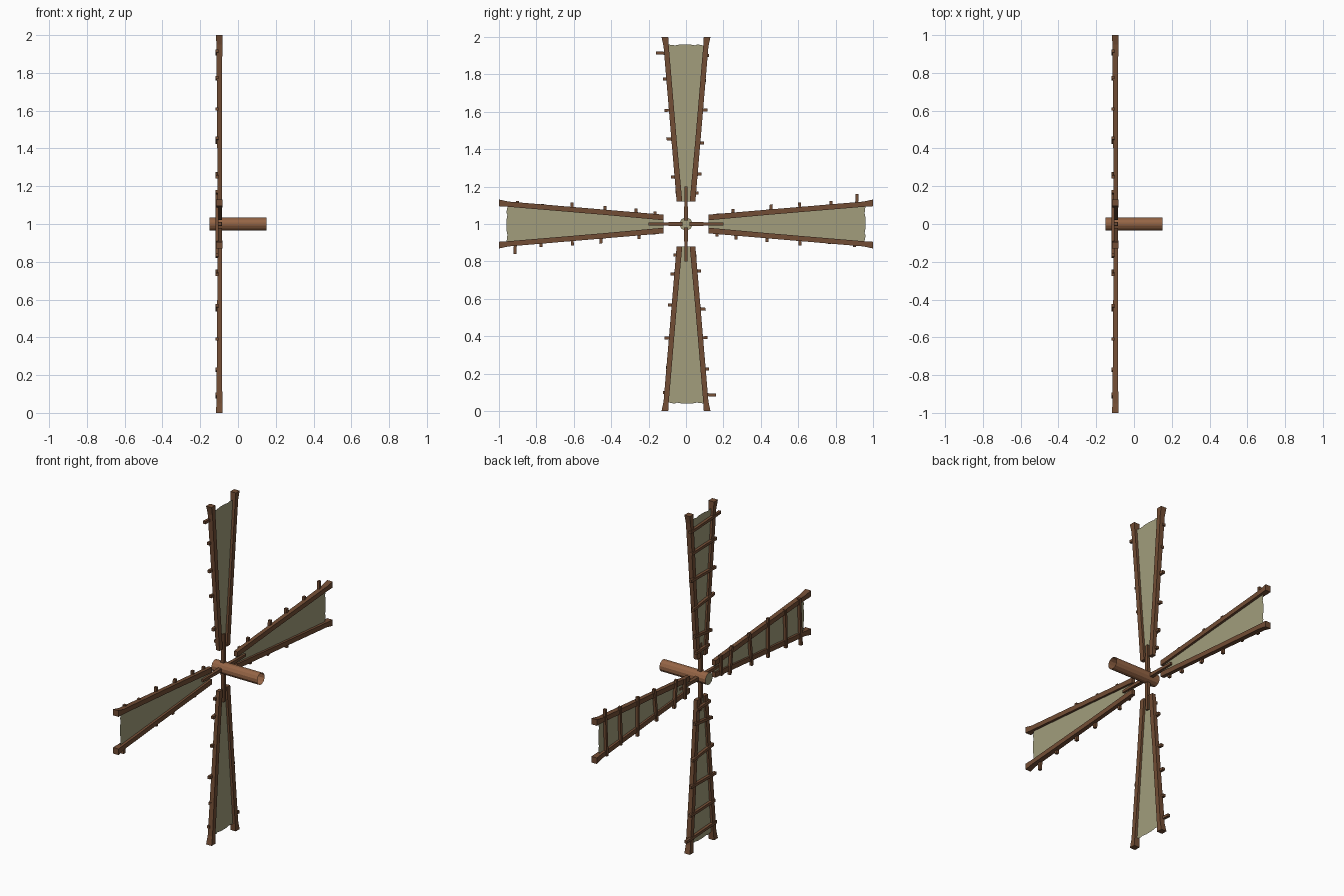
import bpy, bmesh, math
from mathutils import Vector, Matrix

if "Cube" in bpy.data.objects:
    bpy.data.objects.remove(bpy.data.objects["Cube"])


def material(name, rgb):
    m = bpy.data.materials.new(name)
    m.diffuse_color = (*rgb, 1)
    m.use_nodes = True
    m.node_tree.nodes["Principled BSDF"].inputs["Base Color"].default_value = m.diffuse_color
    return m


WOOD = material("dark_wood", (0.17, 0.075, 0.035))
AXLE = material("axle_wood", (0.30, 0.13, 0.06))
CLOTH = material("sail_cloth", (0.36, 0.34, 0.20))
CENTRE = Vector((0, 0, 1))


def finish(name, bm, mat, turn=0):
    """Turn the part about the axle, lift it to hub height and link it."""
    if len(bm.faces) > 1:
        bmesh.ops.recalc_face_normals(bm, faces=bm.faces)
    bm.transform(Matrix.Translation(CENTRE) @ Matrix.Rotation(turn, 4, 'X'))
    me = bpy.data.meshes.new(name)
    bm.to_mesh(me)
    bm.free()
    me.materials.append(mat)
    ob = bpy.data.objects.new(name, me)
    bpy.context.collection.objects.link(ob)
    return ob


def loft(bm, sections):
    """Skin a list of vertex loops, closing both ends."""
    rings = [[bm.verts.new(p) for p in s] for s in sections]
    n = len(rings[0])
    for a, b in zip(rings, rings[1:]):
        for i in range(n):
            bm.faces.new((a[i], a[(i + 1) % n], b[(i + 1) % n], b[i]))
    bm.faces.new(rings[0])
    bm.faces.new(rings[-1])


def radial_section(r, y0, y1, x0, x1):
    return [(x0, y0, r), (x1, y0, r), (x1, y1, r), (x0, y1, r)]


# Blade measurements: distance from hub, inner/outer y, back/front x
BEAM = [(0.12, 0.020, 0.050, -0.109, -0.086),
        (0.45, 0.050, 0.078, -0.110, -0.086),
        (0.95, 0.092, 0.120, -0.114, -0.083),
        (1.00, 0.095, 0.131, -0.117, -0.081)]
# Rungs: left y, left distance, right y, right distance
RUNGS = [(-0.160, 0.915, 0.122, 0.900), (-0.122, 0.775, 0.108, 0.768),
         (-0.116, 0.608, 0.116, 0.610), (-0.104, 0.456, 0.095, 0.432),
         (-0.080, 0.250, 0.082, 0.268), (-0.055, 0.172, 0.066, 0.165)]
# Torn cloth outline (y, distance)
SAIL = [(-0.035, 0.12), (0.035, 0.12), (0.097, 0.90), (0.088, 0.905),
        (0.090, 0.955), (0.062, 0.96), (0.055, 0.915), (0.048, 0.955),
        (0.020, 0.96), (0.012, 0.925), (0.006, 0.96), (-0.020, 0.96),
        (-0.026, 0.935), (-0.032, 0.96), (-0.058, 0.955), (-0.066, 0.88),
        (-0.070, 0.92), (-0.080, 0.955), (-0.097, 0.96)]

for k in range(4):
    turn = k * math.pi / 2

    # side beams, one lofted stick each side
    for label, s in (("left", -1), ("right", 1)):
        bm = bmesh.new()
        loft(bm, [radial_section(r, s * a, s * b, x0, x1)
                  for r, a, b, x0, x1 in BEAM])
        finish(f"blade_{k + 1}_{label}_beam", bm, WOOD, turn)

    # cross rungs on the back of the cloth
    bm = bmesh.new()
    h = 0.008
    for y0, r0, y1, r1 in RUNGS:
        loft(bm, [[(-0.118, y, r - h), (-0.102, y, r - h),
                   (-0.102, y, r + h), (-0.118, y, r + h)]
                  for y, r in ((y0, r0), (y1, r1))])
    finish(f"blade_{k + 1}_rungs", bm, WOOD, turn)

    # ragged sail cloth
    bm = bmesh.new()
    bm.faces.new([bm.verts.new((-0.099, y, r)) for y, r in SAIL])
    bmesh.ops.triangulate(bm, faces=bm.faces[:])
    finish(f"blade_{k + 1}_sail", bm, CLOTH, turn)

    # hub spoke joining the blade to the axle
    bm = bmesh.new()
    loft(bm, [radial_section(0.02, -0.011, 0.011, -0.106, -0.084),
              radial_section(0.20, -0.007, 0.007, -0.102, -0.087)])
    finish(f"blade_{k + 1}_spoke", bm, WOOD, turn)

# axle tube, open at the rear, with a pale end cap
RING = [(0.035 * math.cos(i * math.pi / 6 + math.pi / 12),
         0.035 * math.sin(i * math.pi / 6 + math.pi / 12)) for i in range(12)]
bm = bmesh.new()
ends = [[bm.verts.new((x, y, z)) for y, z in RING] for x in (-0.15, 0.15)]
for i in range(12):
    j = (i + 1) % 12
    bm.faces.new((ends[0][i], ends[0][j], ends[1][j], ends[1][i]))
finish("axle", bm, AXLE)

bm = bmesh.new()
bm.faces.new([bm.verts.new((-0.15, y, z)) for y, z in reversed(RING)])
finish("axle_cap", bm, CLOTH)
